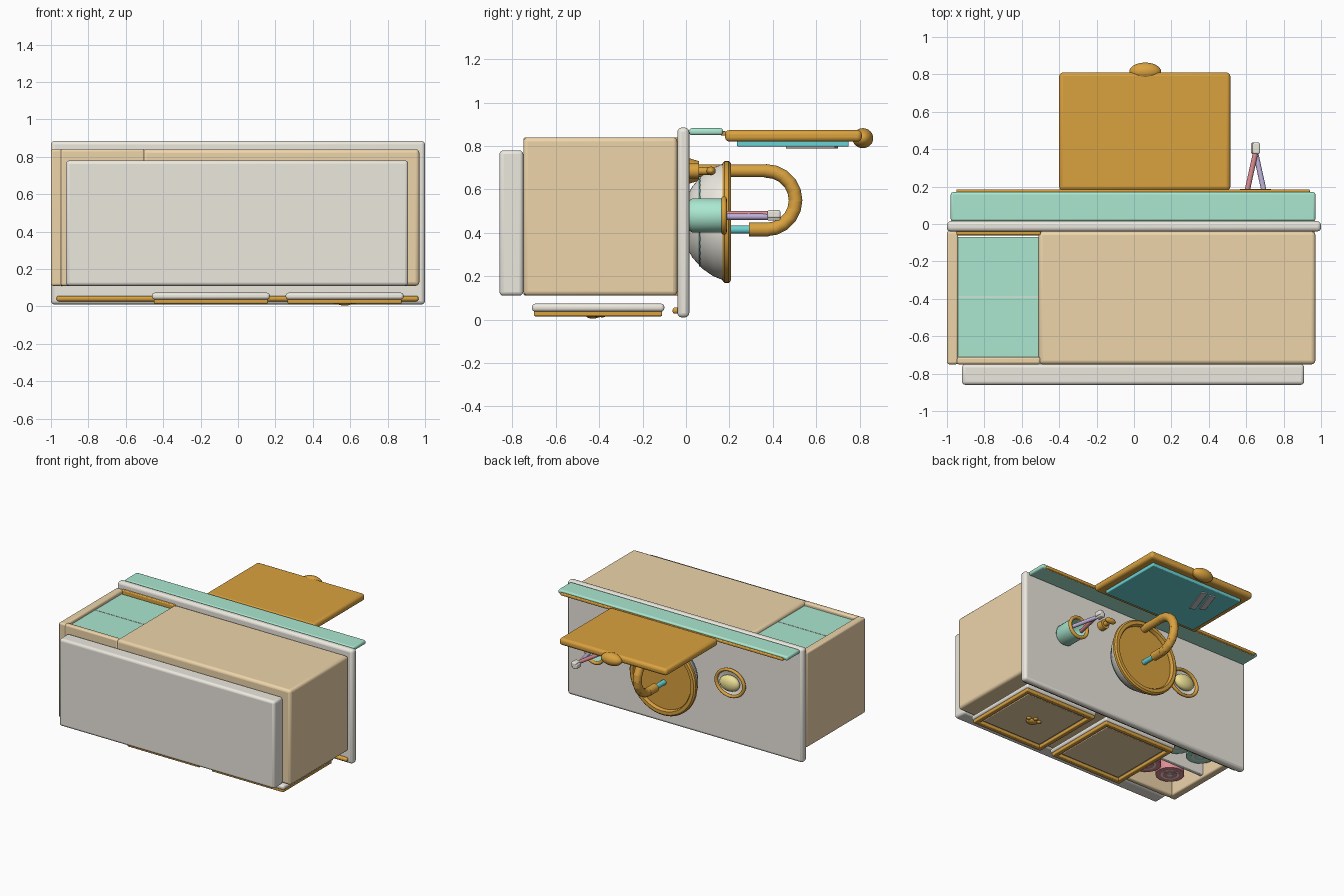
import bpy, math
from mathutils import Vector

if "Cube" in bpy.data.objects:
    bpy.data.objects.remove(bpy.data.objects["Cube"])

def mat(name, c):
    m = bpy.data.materials.new(name)
    m.diffuse_color = (*c, 1)
    m.use_nodes = True
    m.node_tree.nodes["Principled BSDF"].inputs["Base Color"].default_value = m.diffuse_color
    return m

TAN = mat("light_wood", (0.85, 0.66, 0.40))
WOOD = mat("orange_wood", (0.70, 0.36, 0.05))
MINT = mat("mint", (0.40, 0.80, 0.63))
WHITE = mat("cream", (0.84, 0.81, 0.74))
TEAL = mat("teal", (0.15, 0.65, 0.66))
RED = mat("red", (0.72, 0.27, 0.30))
PURPLE = mat("purple", (0.55, 0.47, 0.75))
YELLOW = mat("yellow", (0.85, 0.75, 0.30))
GREY = mat("grey", (0.55, 0.56, 0.56))

def finish(o, name, m, smooth=True):
    o.name = name
    o.data.materials.append(m)
    if smooth:
        bpy.ops.object.select_all(action='DESELECT')
        o.select_set(True)
        bpy.context.view_layer.objects.active = o
        bpy.ops.object.shade_smooth_by_angle(angle=math.radians(40))
    return o

def box(name, x, y, z, m, bevel=0.012, rot=0):
    """Box from (min, max) ranges with rounded edges."""
    bpy.ops.mesh.primitive_cube_add(size=1, location=[(a + b) / 2 for a, b in (x, y, z)])
    o = bpy.context.object
    o.scale = [b - a for a, b in (x, y, z)]
    bpy.ops.object.transform_apply(location=False, rotation=False, scale=True)
    o.rotation_euler.z = rot
    if bevel:
        b = o.modifiers.new("round", 'BEVEL')
        b.width, b.segments = bevel, 3
    return finish(o, name, m)

def rod(name, a, b, r, m, r2=None):
    """Cylinder or cone between two points."""
    a, b = Vector(a), Vector(b)
    bpy.ops.mesh.primitive_cone_add(vertices=32, radius1=r, radius2=r if r2 is None else r2,
                                    depth=(b - a).length, location=(a + b) / 2)
    o = bpy.context.object
    o.rotation_euler = (b - a).to_track_quat('Z', 'Y').to_euler()
    return finish(o, name, m)

def ball(name, loc, size, m):
    bpy.ops.mesh.primitive_uv_sphere_add(segments=32, ring_count=16, location=loc)
    o = bpy.context.object
    o.scale = size
    return finish(o, name, m)

def ring(name, loc, R, r, m, squash=1):
    """Torus around the y axis."""
    bpy.ops.mesh.primitive_torus_add(major_radius=R, minor_radius=r, major_segments=48,
                                     minor_segments=12, location=loc, rotation=(math.pi / 2, 0, 0))
    o = bpy.context.object
    o.scale.y = squash
    return finish(o, name, m)

def lathe(name, loc, prof, m, n=48, squash=1):
    """Revolve (radius, height) points around the y axis."""
    v, f = [], []
    for r, h in prof:
        v += [(r * math.cos(2 * math.pi * i / n), h, squash * r * math.sin(2 * math.pi * i / n)) for i in range(n)]
    for k in range(len(prof) - 1):
        for i in range(n):
            j = (i + 1) % n
            f.append((k * n + i, k * n + n + i, k * n + n + j, k * n + j))
    f += [tuple(range(n)), tuple(reversed(range(len(v) - n, len(v))))]
    me = bpy.data.meshes.new(name)
    me.from_pydata(v, [], f)
    o = bpy.data.objects.new(name, me)
    o.location = loc
    bpy.context.collection.objects.link(o)
    return finish(o, name, m)

# cabinet, plinth and countertop (the vanity lies on its doors, its top faces +y)
box("cabinet_body", (-0.51, 0.97), (-0.75, -0.04), (0.11, 0.84), TAN, 0.02)
box("cabinet_side_panel", (-1.0, -0.94), (-0.75, -0.04), (0.11, 0.84), TAN)
box("cubby_floor", (-0.95, -0.50), (-0.75, -0.71), (0.11, 0.84), TAN)
box("cubby_top_rail", (-0.95, -0.50), (-0.06, -0.03), (0.11, 0.84), WOOD, 0.006)
box("cubby_shelf", (-0.95, -0.50), (-0.405, -0.375), (0.13, 0.81), WHITE, 0.006)
box("cubby_back", (-0.95, -0.50), (-0.715, -0.07), (0.79, 0.815), MINT, 0)
box("cubby_back_seam", (-0.94, -0.51), (-0.393, -0.387), (0.80, 0.817), WHITE, 0)
box("plinth", (-0.92, 0.91), (-0.86, -0.75), (0.11, 0.78), WHITE, 0.018)
box("countertop", (-1.0, 1.0), (-0.04, 0.015), (0.01, 0.885), WHITE, 0.02)
box("countertop_trim", (-0.97, 0.965), (-0.062, -0.03), (0.027, 0.056), WOOD, 0.012)

# rolled towels in the cubby
for y, m in ((-0.60, RED), (-0.27, MINT)):
    for x in (-0.83, -0.62):
        rod("rolled_towel", (x, y, 0.19), (x, y, 0.76), 0.1, m)
        for r, mm in ((0.065, WHITE), (0.05, m), (0.02, WHITE)):
            rod("towel_spiral", (x, y, 0.188 - 0.002 * (r < 0.06) - 0.002 * (r < 0.03)), (x, y, 0.25), r, mm)

# two framed doors
for cx in (-0.145, 0.57):
    x0, x1, y0, y1 = cx - 0.315, cx + 0.315, -0.71, -0.10
    box("door", (x0, x1), (y0, y1), (0.037, 0.073), WHITE, 0.014)
    box("door_panel", (x0 + 0.06, x1 - 0.06), (y0 + 0.06, y1 - 0.06), (0.026, 0.05), TAN, 0.005)
    for s in (0, 1):
        ya = y1 - 0.045 if s else y0 + 0.01
        xa = x1 - 0.045 if s else x0 + 0.01
        box("door_frame_rail", (x0 + 0.01, x1 - 0.01), (ya, ya + 0.035), (0.015, 0.045), WOOD, 0.006)
        box("door_frame_stile", (xa, xa + 0.035), (y0 + 0.01, y1 - 0.01), (0.015, 0.045), WOOD, 0.006)
# paw-shaped knob
ball("knob_pad", (0.57, -0.43, 0.02), (0.042, 0.032, 0.016), WOOD)
for dx, dy in ((-0.045, 0.025), (0, 0.045), (0.045, 0.025)):
    ball("knob_toe", (0.57 + dx, -0.43 + dy, 0.022), (0.017, 0.017, 0.012), WOOD)

# backsplash and mirror
box("backsplash", (-0.98, 0.97), (0.015, 0.17), (0.85, 0.882), MINT, 0.012)
box("backsplash_trim", (-0.95, 0.94), (0.16, 0.185), (0.848, 0.868), WOOD, 0.006)
box("mirror_frame", (-0.40, 0.515), (0.18, 0.81), (0.82, 0.873), WOOD, 0.02)
box("mirror_glass", (-0.34, 0.455), (0.235, 0.75), (0.797, 0.83), TEAL, 0.006)
for x, y, l in ((-0.10, 0.58, 0.24), (-0.165, 0.60, 0.20)):
    box("mirror_glint", (x - 0.022, x + 0.022), (y - l / 2, y + l / 2), (0.789, 0.80), GREY, 0.003, -0.33)
ball("mirror_ornament", (0.06, 0.815, 0.836), (0.085, 0.048, 0.046), WOOD)

# vessel sink with water
SX, SZ = 0.06, 0.45
lathe("sink_bowl", (SX, 0, SZ),
      [(0.13, 0.01), (0.165, 0.03), (0.215, 0.075), (0.25, 0.125), (0.272, 0.18), (0.272, 0.195),
       (0.245, 0.195), (0.23, 0.135), (0.19, 0.08), (0.13, 0.045)], WHITE)
lathe("sink_rim", (SX, 0, SZ),
      [(0.238, 0.18), (0.245, 0.17), (0.27, 0.168), (0.281, 0.178), (0.281, 0.197), (0.27, 0.207),
       (0.245, 0.207), (0.238, 0.196), (0.238, 0.18)], WOOD)
rod("sink_water", (SX, 0.06, SZ), (SX, 0.115, SZ), 0.205, TEAL)

# gooseneck faucet with jointed arc, water stream and lever
FZ, AY, AZ, AR = 0.685, 0.37, 0.55, 0.135
rod("faucet_base", (SX, 0.01, FZ), (SX, 0.06, FZ), 0.06, WOOD, 0.045)
rod("faucet_stem", (SX, 0.03, FZ), (SX, AY, FZ), 0.029, WOOD)
N = 10
for i in range(N):
    a, b = [math.pi / 2 - math.pi * k / N for k in (i, i + 1)]
    p, q = [Vector((SX, AY + AR * math.cos(t), AZ + AR * math.sin(t))) for t in (a, b)]
    d = (q - p) * 0.15
    rod("faucet_segment", p - d, q + d, 0.031, WOOD)
rod("faucet_nozzle", (SX, AY + 0.01, AZ - AR), (SX, 0.29, AZ - AR), 0.032, WOOD)
rod("water_stream", (SX, 0.30, AZ - AR), (SX, 0.10, AZ - AR), 0.019, TEAL)
rod("lever_base", (0.31, 0.01, FZ), (0.31, 0.06, FZ), 0.035, WOOD)
rod("lever_stem", (0.31, 0.05, FZ), (0.31, 0.12, FZ), 0.018, WOOD)
ball("lever_grip", (0.31, 0.115, FZ), (0.045, 0.022, 0.02), WOOD)

# toothbrush cup
CX, CZ = 0.65, 0.48
lathe("cup", (CX, 0, CZ), [(0.068, 0.012), (0.079, 0.03), (0.079, 0.17), (0.068, 0.17), (0.062, 0.03)], MINT, 32)
ring("cup_rim", (CX, 0.175, CZ), 0.076, 0.013, WOOD)
for s, m in ((1, PURPLE), (-1, RED)):
    z = CZ - 0.006 * s
    rod("toothbrush_handle", (CX + s * 0.053, 0.14, z), (CX - s * 0.004, 0.40, z), 0.014, m)
    box("toothbrush_head", (CX - s * 0.004 - 0.02, CX - s * 0.004 + 0.02), (0.375, 0.435), (z - 0.018, z + 0.018), WHITE, 0.008)

# soap dish
lathe("soap_dish", (-0.41, 0, 0.485), [(0.08, 0.012), (0.12, 0.04), (0.12, 0.05), (0.09, 0.035)], WHITE, 40, 0.85)
ring("soap_dish_rim", (-0.41, 0.05, 0.485), 0.118, 0.013, WOOD, 0.85)
ball("soap", (-0.41, 0.055, 0.485), (0.082, 0.04, 0.06), YELLOW)
